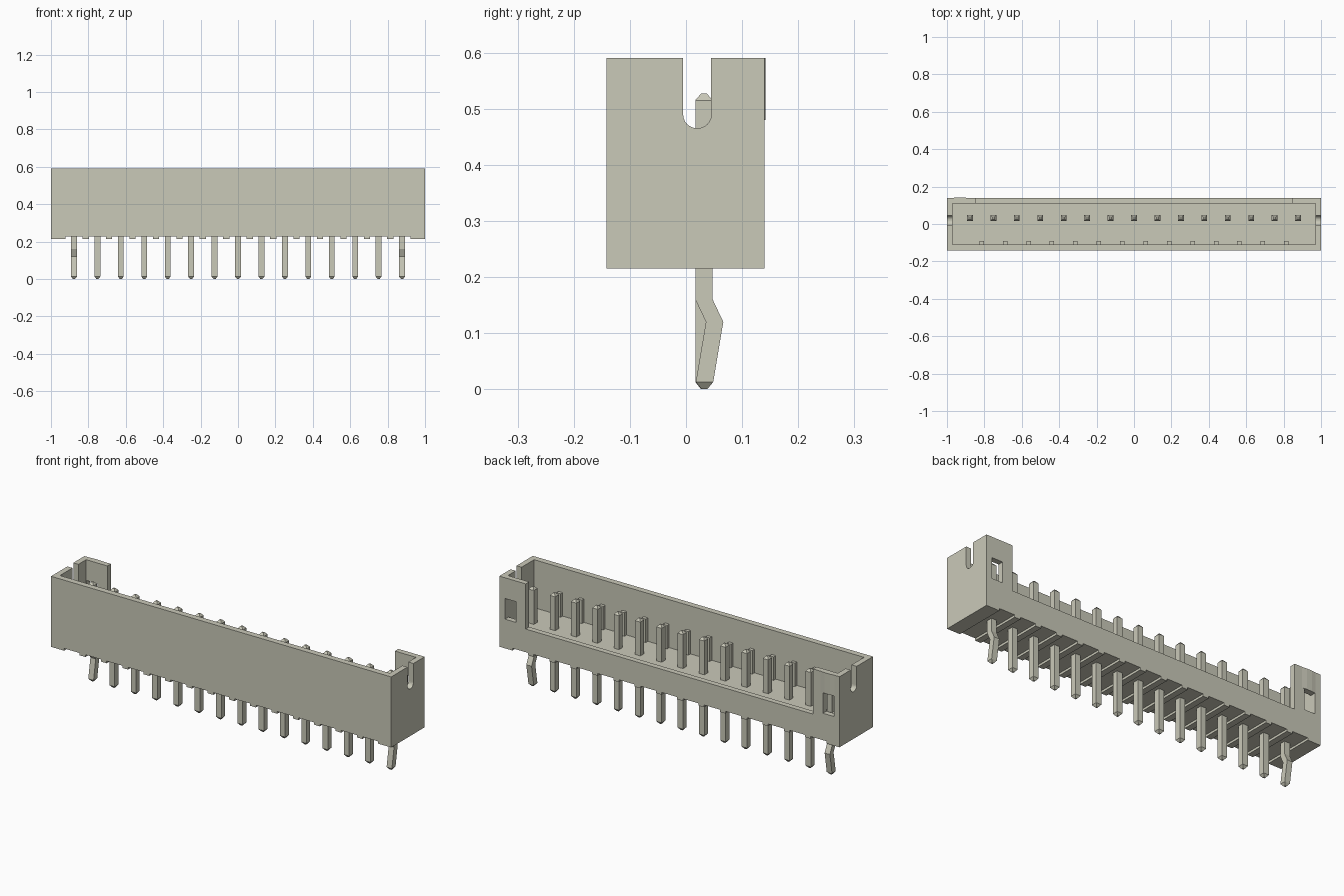
import bpy, bmesh, math

cube = bpy.data.objects.get("Cube")
if cube:
    bpy.data.objects.remove(cube, do_unlink=True)

ivory = bpy.data.materials.new("warm_grey_ivory")
colour = (0.59, 0.585, 0.485, 1)
ivory.use_nodes = True
ivory.diffuse_color = colour
ivory.node_tree.nodes["Principled BSDF"].inputs["Base Color"].default_value = colour

COUNT = 15
PITCH = 0.1253
PIN_X = [(i - (COUNT - 1) / 2) * PITCH for i in range(COUNT)]
PIN_Y = 0.032
FRONT, BACK = -0.142, 0.1395
BOTTOM, TOP = 0.215, 0.59


def finish(name, bm):
    bmesh.ops.recalc_face_normals(bm, faces=bm.faces)
    mesh = bpy.data.meshes.new(name)
    bm.to_mesh(mesh)
    bm.free()
    mesh.materials.append(ivory)
    obj = bpy.data.objects.new(name, mesh)
    bpy.context.collection.objects.link(obj)
    return obj


def loft(bm, rings):
    """Skin a stack of matching rings and close both ends."""
    loops = [[bm.verts.new(p) for p in ring] for ring in rings]
    n = len(loops[0])
    for a, b in zip(loops, loops[1:]):
        for i in range(n):
            j = (i + 1) % n
            bm.faces.new((a[i], a[j], b[j], b[i]))
    bm.faces.new(loops[0][::-1])
    bm.faces.new(loops[-1])


def boxes(name, spans):
    """One object of boxes, each given as x, y and z ranges."""
    bm = bmesh.new()
    for (x0, x1), (y0, y1), (z0, z1) in spans:
        loft(bm, [[(x0, y0, z), (x1, y0, z), (x1, y1, z), (x0, y1, z)]
                  for z in (z0, z1)])
    return finish(name, bm)


def carve(target, cutter):
    cutter.hide_render = True
    mod = target.modifiers.new("cut", 'BOOLEAN')
    mod.operation = 'DIFFERENCE'
    mod.solver = 'EXACT'
    mod.object = cutter
    bpy.context.view_layer.update()
    graph = bpy.context.evaluated_depsgraph_get()
    mesh = bpy.data.meshes.new_from_object(target.evaluated_get(graph))
    target.modifiers.clear()
    target.data = mesh
    bpy.data.objects.remove(cutter, do_unlink=True)


# Housing with its cavity and the low middle of the back wall
housing = boxes("housing", [((-1, 1), (FRONT, BACK), (BOTTOM, TOP))])
carve(housing, boxes("cavity_cutter", [((-0.97, 0.97), (-0.11, 0.11), (0.335, 0.7))]))
carve(housing, boxes("back_opening_cutter", [((-0.845, 0.845), (0.09, 0.2), (0.35, 0.7))]))

# Latch windows in the back corner walls
carve(housing, boxes("window_cutter", [
    ((s * 0.935 - 0.032, s * 0.935 + 0.032), (0.09, 0.2), (0.37, 0.48)) for s in (-1, 1)]))

# Round-bottomed slots in both end walls
slot = [(0.045, 0.7), (-0.005, 0.7)]
for i in range(13):
    a = math.pi * (1 + i / 12)
    slot.append((0.02 + 0.025 * math.cos(a), 0.489 + 0.024 * math.sin(a)))
bm = bmesh.new()
loft(bm, [[(x, y, z) for y, z in slot] for x in (-1.1, 1.1)])
carve(housing, finish("slot_cutter", bm))

# Shallow grooves under the floor, one for each pin
carve(housing, boxes("groove_cutter", [
    ((x - 0.046, x + 0.046), (-0.3, 0.3), (0.1, BOTTOM + 0.012)) for x in PIN_X]))

# Ribs on the inside of the front wall, between the pins
boxes("front_wall_ribs", [
    ((x + PITCH / 2 - 0.012, x + PITCH / 2 + 0.012), (-0.12, -0.092), (0.325, 0.46))
    for x in PIN_X[:-1]])

# Slight raised mark above one window
bm = bmesh.new()
loft(bm, [[(-0.97, 0.135, z), (-0.97, BACK, z), (-0.945, 0.142, z),
           (-0.915, 0.142, z), (-0.89, BACK, z), (-0.89, 0.135, z)]
          for z in (0.48, TOP)])
finish("window_ridge", bm)

# Pins: straight in the middle, kinked legs at both ends
HALF = 0.0155
TIP = 0.005
upper = [(0.16, 0, HALF), (0.515, 0, HALF), (0.527, 0, TIP)]
straight = [(0, 0, TIP), (0.013, 0, HALF)] + upper
kinked = [(0, 0.001, TIP), (0.013, 0.001, HALF), (0.12, 0.019, HALF)] + upper
for i, x in enumerate(PIN_X):
    end = i in (0, COUNT - 1)
    bm = bmesh.new()
    loft(bm, [[(x + sx * h, PIN_Y + dy + sy * h, z)
               for sx, sy in ((-1, -1), (1, -1), (1, 1), (-1, 1))]
              for z, dy, h in (kinked if end else straight)])
    finish(f"{'kinked' if end else 'straight'}_pin_{i + 1}", bm)
